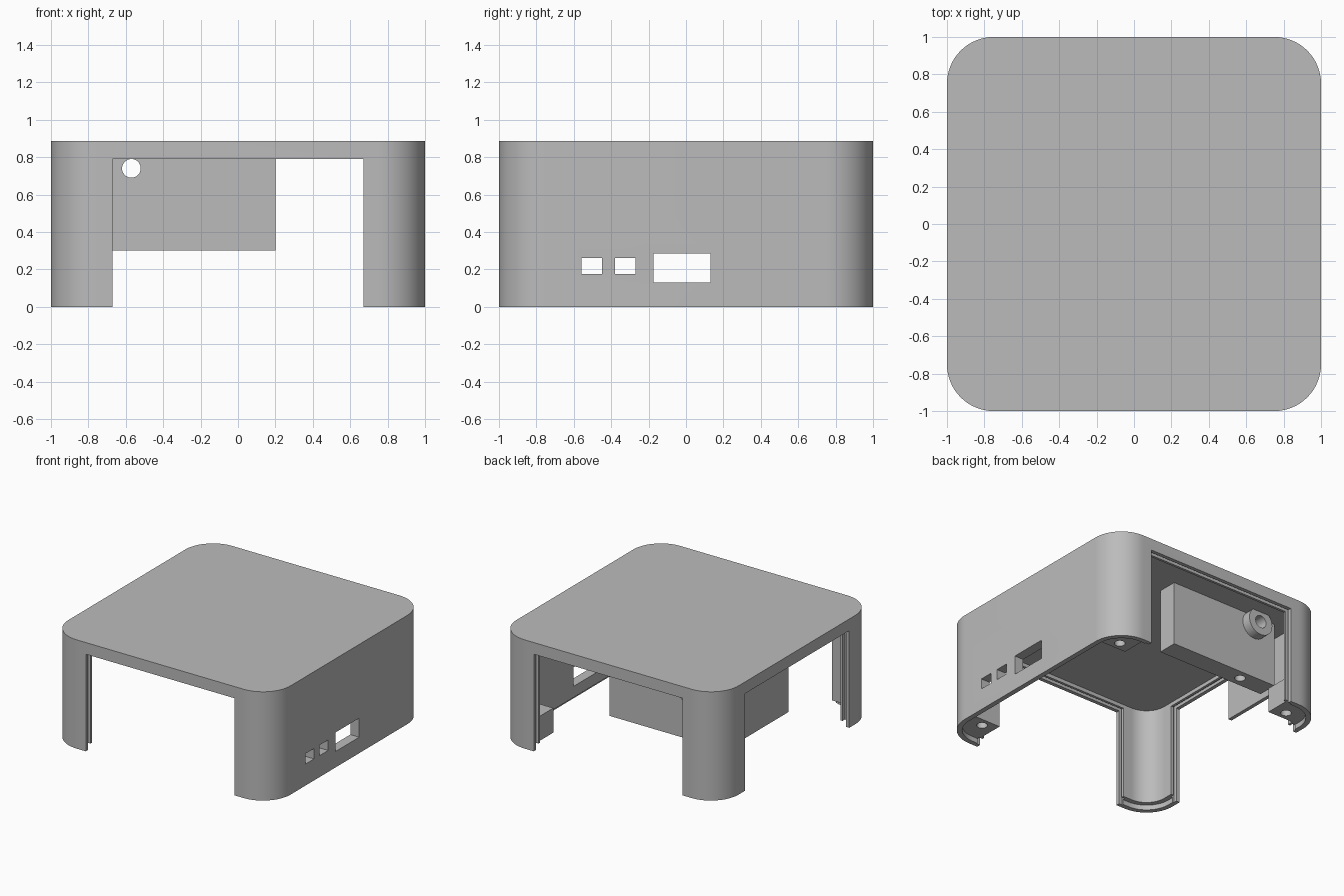
import bpy, bmesh, math
from mathutils import Matrix, Vector

if "Cube" in bpy.data.objects:
    bpy.data.objects.remove(bpy.data.objects["Cube"])

grey = bpy.data.materials.new("plain grey")
grey.use_nodes = True
colour = (0.5, 0.5, 0.5, 1)
grey.diffuse_color = colour
grey.node_tree.nodes["Principled BSDF"].inputs["Base Color"].default_value = colour


def make(name, bm):
    mesh = bpy.data.meshes.new(name)
    bmesh.ops.recalc_face_normals(bm, faces=bm.faces)
    bm.to_mesh(mesh)
    bm.free()
    mesh.materials.append(grey)
    ob = bpy.data.objects.new(name, mesh)
    bpy.context.collection.objects.link(ob)
    return ob


def box(name, x, y, z):
    bm = bmesh.new()
    bmesh.ops.create_cube(bm, size=1)
    for v in bm.verts:
        v.co = Vector([(a + b) / 2 + c * (b - a) for (a, b), c in zip((x, y, z), v.co)])
    return make(name, bm)


def rounded_block(name, half, radius, z0, z1, steps=16):
    bm = bmesh.new()
    verts = []
    for corner, (sx, sy) in enumerate(((1, 1), (-1, 1), (-1, -1), (1, -1))):
        for i in range(steps + 1):
            a = math.pi / 2 * (corner + i / steps)
            verts.append(bm.verts.new((sx * (half - radius) + radius * math.cos(a),
                                       sy * (half - radius) + radius * math.sin(a), z0)))
    face = bm.faces.new(verts)
    top = bmesh.ops.extrude_face_region(bm, geom=[face])["geom"]
    bmesh.ops.translate(bm, vec=(0, 0, z1 - z0),
                        verts=[g for g in top if isinstance(g, bmesh.types.BMVert)])
    return make(name, bm)


def cylinder(name, radius, depth, centre, axis="Z"):
    bm = bmesh.new()
    rot = Matrix.Rotation(math.pi / 2, 4, "X") if axis == "Y" else Matrix()
    bmesh.ops.create_cone(bm, cap_ends=True, segments=32, radius1=radius, radius2=radius,
                          depth=depth, matrix=Matrix.Translation(centre) @ rot)
    return make(name, bm)


def combine(ob, other, operation="DIFFERENCE"):
    mod = ob.modifiers.new("cut", "BOOLEAN")
    mod.operation = operation
    mod.solver = "EXACT"
    mod.object = other
    bpy.context.view_layer.objects.active = ob
    bpy.ops.object.modifier_apply(modifier=mod.name)
    bpy.data.objects.remove(other)


def smooth(ob):
    bpy.ops.object.select_all(action="DESELECT")
    ob.select_set(True)
    bpy.context.view_layer.objects.active = ob
    bpy.ops.object.shade_smooth_by_angle(angle=math.radians(30))


# Housing: hollow rounded box, open below, with a seat for a base plate
HEIGHT, WALL, ROOF = 0.885, 0.08, 0.82
housing = rounded_block("housing", 1, 0.25, 0, HEIGHT)
combine(housing, rounded_block("hollow", 1 - WALL, 0.25 - WALL, -0.1, ROOF))
combine(housing, rounded_block("base_seat", 0.96, 0.21, -0.1, 0.04))

# Large openings at front, back and the -x side, each with a panel groove
W, TOP = 0.67, 0.79
for sign in (-1, 1):
    combine(housing, box("opening", (-W, W), sorted((sign * 0.85, sign * 1.1)), (-0.1, TOP)))
    combine(housing, box("groove", (-W - 0.03, W + 0.03),
                         sorted((sign * 0.94, sign * 0.97)), (-0.1, TOP + 0.025)))
combine(housing, box("opening", (-1.1, -0.85), (-W, W), (-0.1, TOP)))
combine(housing, box("groove", (-0.97, -0.94), (-W - 0.03, W + 0.03), (-0.1, TOP + 0.025)))

# Connector ports in the +x wall
for y, z in (((-0.56, -0.45), (0.175, 0.26)), ((-0.38, -0.27), (0.175, 0.26)),
             ((-0.175, 0.13), (0.13, 0.285))):
    combine(housing, box("port", (0.8, 1.1), y, z))
smooth(housing)

# Screw tabs in three corners
for name, sx, sy in (("back_left", 1, 1), ("front_left", 1, -1), ("back_right", -1, 1)):
    tab = rounded_block("screw_tab_" + name, 0.925, 0.175, 0.04, 0.24)
    combine(tab, box("corner", sorted((sx * 0.69, sx * 1.1)),
                     sorted((sy * 0.72, sy * 1.1)), (-0.1, 0.5)), "INTERSECT")
    combine(tab, cylinder("screw_hole", 0.04, 0.3, (sx * 0.8, sy * 0.79, 0.04)))
    smooth(tab)

# Thick inner block with a boss and cable holes
block = box("inner_block", (-0.766, 0.2), (0.54, 0.7), (0.3, ROOF + 0.005))
combine(block, cylinder("boss", 0.11, 0.14, (-0.57, 0.706, 0.74), "Y"), "UNION")
combine(block, box("trim", (-1, 0.5), (0.3, 1), (ROOF + 0.005, 1)))
combine(block, cylinder("cable_hole", 0.05, 0.6, (-0.57, 0.65, 0.74), "Y"))
combine(block, cylinder("lower_hole", 0.04, 0.3, (-0.5, 0.62, 0.3)))
smooth(block)

# Thin side panel inside the -x opening
box("side_panel", (-0.93, -0.9), (0.01, 0.72), (0.37, ROOF + 0.005))
